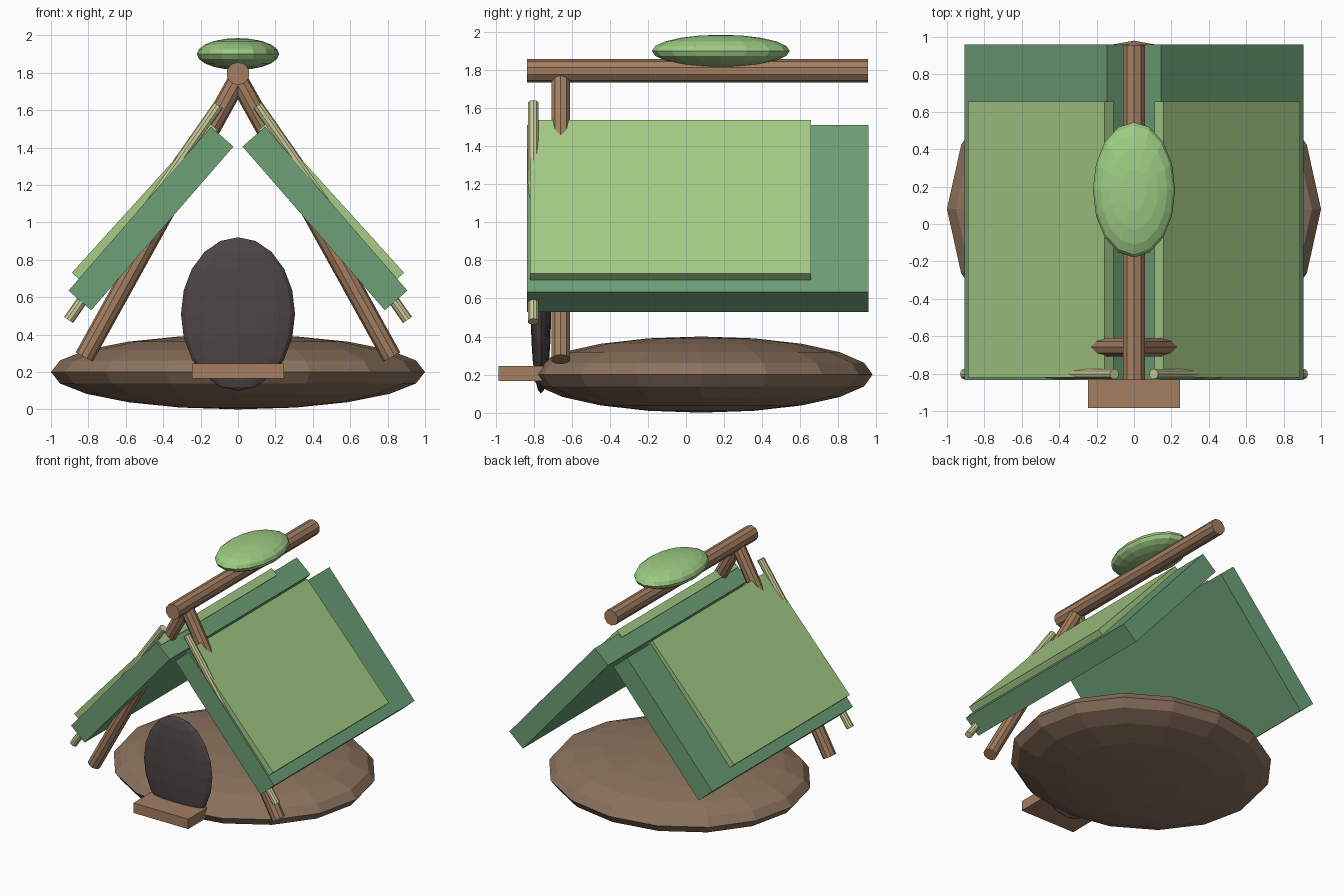
import bpy
from math import radians
from mathutils import Vector

if "Cube" in bpy.data.objects:
    bpy.data.objects.remove(bpy.data.objects["Cube"])


def material(name, r, g, b):
    m = bpy.data.materials.new(name)
    m.diffuse_color = (r, g, b, 1)
    m.use_nodes = True
    m.node_tree.nodes["Principled BSDF"].inputs["Base Color"].default_value = m.diffuse_color
    return m


WOOD = material("wood", 0.37, 0.21, 0.12)
EARTH = material("earth", 0.26, 0.17, 0.11)
DARK = material("charcoal", 0.075, 0.06, 0.06)
GREEN = material("green", 0.15, 0.35, 0.18)
LIGHT = material("light_green", 0.38, 0.60, 0.24)
MOSS = material("moss", 0.34, 0.60, 0.23)
PALE = material("pale_wood", 0.60, 0.60, 0.32)


def finish(name, mat):
    ob = bpy.context.object
    ob.name = name
    ob.data.materials.append(mat)
    return ob


def ellipsoid(name, loc, radii, mat):
    bpy.ops.mesh.primitive_uv_sphere_add(segments=16, ring_count=10, radius=1, location=loc)
    bpy.context.object.scale = radii
    return finish(name, mat)


def box(name, loc, size, mat, tilt=0):
    bpy.ops.mesh.primitive_cube_add(size=1, location=loc, rotation=(0, radians(tilt), 0))
    bpy.context.object.scale = size
    return finish(name, mat)


def rod(name, a, b, radius, mat):
    a, b = Vector(a), Vector(b)
    d = b - a
    bpy.ops.mesh.primitive_cylinder_add(vertices=10, radius=radius, depth=d.length,
                                        location=(a + b) / 2)
    ob = bpy.context.object
    ob.rotation_euler = d.to_track_quat('Z', 'Y').to_euler()
    return finish(name, mat)


# Ground mound, entrance and step
ellipsoid("ground_mound", (0, 0.08, 0.2), (1.0, 0.9, 0.2), EARTH)
ellipsoid("dark_entrance", (0, -0.762, 0.51), (0.305, 0.053, 0.41), DARK)
box("door_step", (0, -0.83, 0.205), (0.49, 0.31, 0.08), WOOD)

# Ridge pole with moss clump on top
rod("ridge_pole", (0, -0.835, 1.795), (0, 0.957, 1.795), 0.062, WOOD)
ellipsoid("moss_clump", (0, 0.183, 1.9), (0.22, 0.362, 0.085), MOSS)

# Mirrored roof sides, rafters and edge sticks
for side, s in (("left", -1), ("right", 1)):
    box(f"{side}_roof_panel", (s * 0.465, 0.062, 1.02), (1.16, 1.793, 0.16), GREEN, s * 49)
    box(f"{side}_roof_cover", (s * 0.499, -0.082, 1.112), (1.088, 1.475, 0.064), LIGHT, s * 47.8)
    rod(f"{side}_rafter", (s * 0.822, -0.658, 0.28), (0, -0.658, 1.765), 0.052, WOOD)
    rod(f"{side}_edge_stick", (s * 0.906, -0.802, 0.478), (s * 0.105, -0.802, 1.625), 0.029, PALE)
